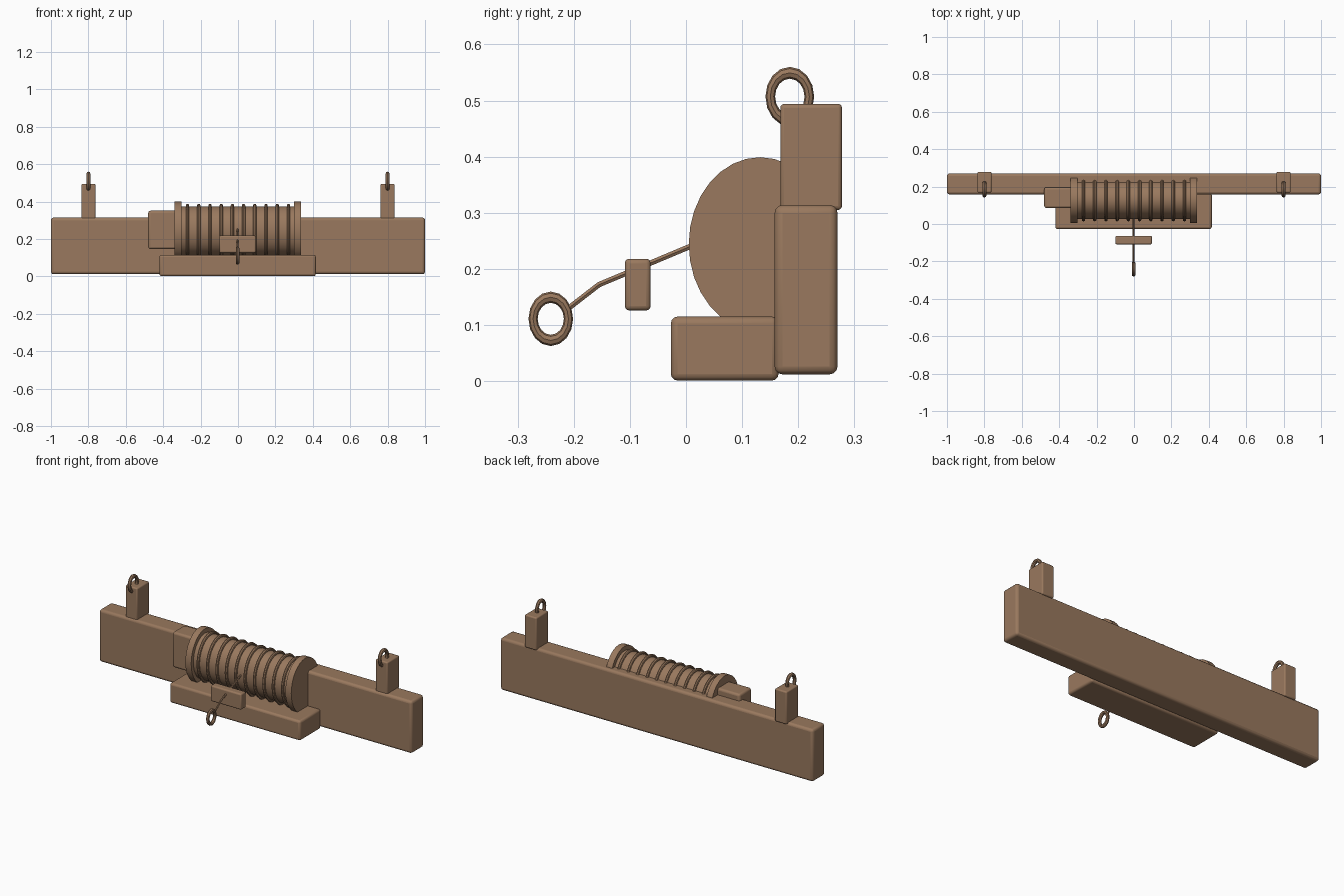
import bpy, math
from mathutils import Matrix

if "Cube" in bpy.data.objects:
    bpy.data.objects.remove(bpy.data.objects["Cube"])

brown = bpy.data.materials.new("brown")
brown.diffuse_color = (0.32, 0.19, 0.112, 1)
brown.use_nodes = True
brown.node_tree.nodes["Principled BSDF"].inputs["Base Color"].default_value = brown.diffuse_color

DEPTH = 0.82          # round parts are squashed front to back


def finish(ob, name, angle=35):
    ob.name = name
    ob.data.materials.clear()
    ob.data.materials.append(brown)
    bpy.ops.object.select_all(action='DESELECT')
    ob.select_set(True)
    bpy.context.view_layer.objects.active = ob
    bpy.ops.object.shade_smooth_by_angle(angle=math.radians(angle))
    return ob


def box(name, x, y, z, bevel):
    """Rounded box from its (min, max) ranges."""
    bpy.ops.mesh.primitive_cube_add(size=1)
    ob = bpy.context.object
    spans = (x, y, z)
    ob.data.transform(Matrix.Diagonal([b - a for a, b in spans] + [1]))
    ob.location = [(a + b) / 2 for a, b in spans]
    mod = ob.modifiers.new("rounding", 'BEVEL')
    mod.width = bevel
    mod.segments = 3
    return finish(ob, name)


def place(ob, loc):
    """Turn a z-axis primitive to the x axis, then squash its depth."""
    ob.data.transform(Matrix.Diagonal((1, DEPTH, 1, 1)) @ Matrix.Rotation(math.pi / 2, 4, 'Y'))
    ob.location = loc


def disc(name, x, r, y, z):
    bpy.ops.mesh.primitive_cylinder_add(vertices=32, radius=r, depth=x[1] - x[0])
    ob = bpy.context.object
    place(ob, ((x[0] + x[1]) / 2, y, z))
    return finish(ob, name)


def ring(name, loc, major, minor, seg, minor_seg):
    bpy.ops.mesh.primitive_torus_add(major_radius=major, minor_radius=minor,
                                     major_segments=seg, minor_segments=minor_seg)
    ob = bpy.context.object
    place(ob, loc)
    return finish(ob, name)


# main beam, tray and motor housing
box("bumper_beam", (-1, 1), (0.158, 0.27), (0.012, 0.314), 0.014)
box("winch_tray", (-0.42, 0.416), (-0.027, 0.165), (0.001, 0.115), 0.012)
box("motor_housing", (-0.48, -0.32), (0.085, 0.196), (0.146, 0.351), 0.012)

# winch drum, end flanges and wound cable
DY, DZ = 0.132, 0.244
disc("drum", (-0.32, 0.32), 0.13, DY, DZ)
disc("left_flange", (-0.34, -0.303), 0.155, DY, DZ)
disc("right_flange", (0.30, 0.337), 0.155, DY, DZ)
for i in range(10):
    ring(f"cable_coil_{i + 1}", (-0.27 + 0.06 * i, DY, DZ), 0.135, 0.009, 32, 8)

# recovery posts with shackles
for side, cx in (("left", -0.8), ("right", 0.8)):
    box(f"{side}_post", (cx - 0.038, cx + 0.038), (0.168, 0.278), (0.305, 0.494), 0.007)
    ring(f"{side}_shackle", (cx, 0.185, 0.507), 0.0425, 0.0105, 16, 8)

# cable guide, pulled-out cable and end hook
box("cable_guide", (-0.1, 0.096), (-0.109, -0.063), (0.126, 0.218), 0.008)
ring("hook_ring", (-0.002, -0.241, 0.111), 0.0385, 0.01, 16, 8)

path = [(0.04, 0.256), (0.005, 0.239), (-0.10, 0.195), (-0.155, 0.172), (-0.208, 0.131)]
curve = bpy.data.curves.new("cable", 'CURVE')
curve.dimensions = '3D'
curve.bevel_depth = 0.0055
curve.bevel_resolution = 1
curve.use_fill_caps = True
spline = curve.splines.new('POLY')
spline.points.add(len(path) - 1)
for p, (y, z) in zip(spline.points, path):
    p.co = (-0.002, y, z, 1)
cable = bpy.data.objects.new("cable", curve)
bpy.context.collection.objects.link(cable)
bpy.ops.object.select_all(action='DESELECT')
cable.select_set(True)
bpy.context.view_layer.objects.active = cable
bpy.ops.object.convert(target='MESH')
finish(bpy.context.object, "cable")
